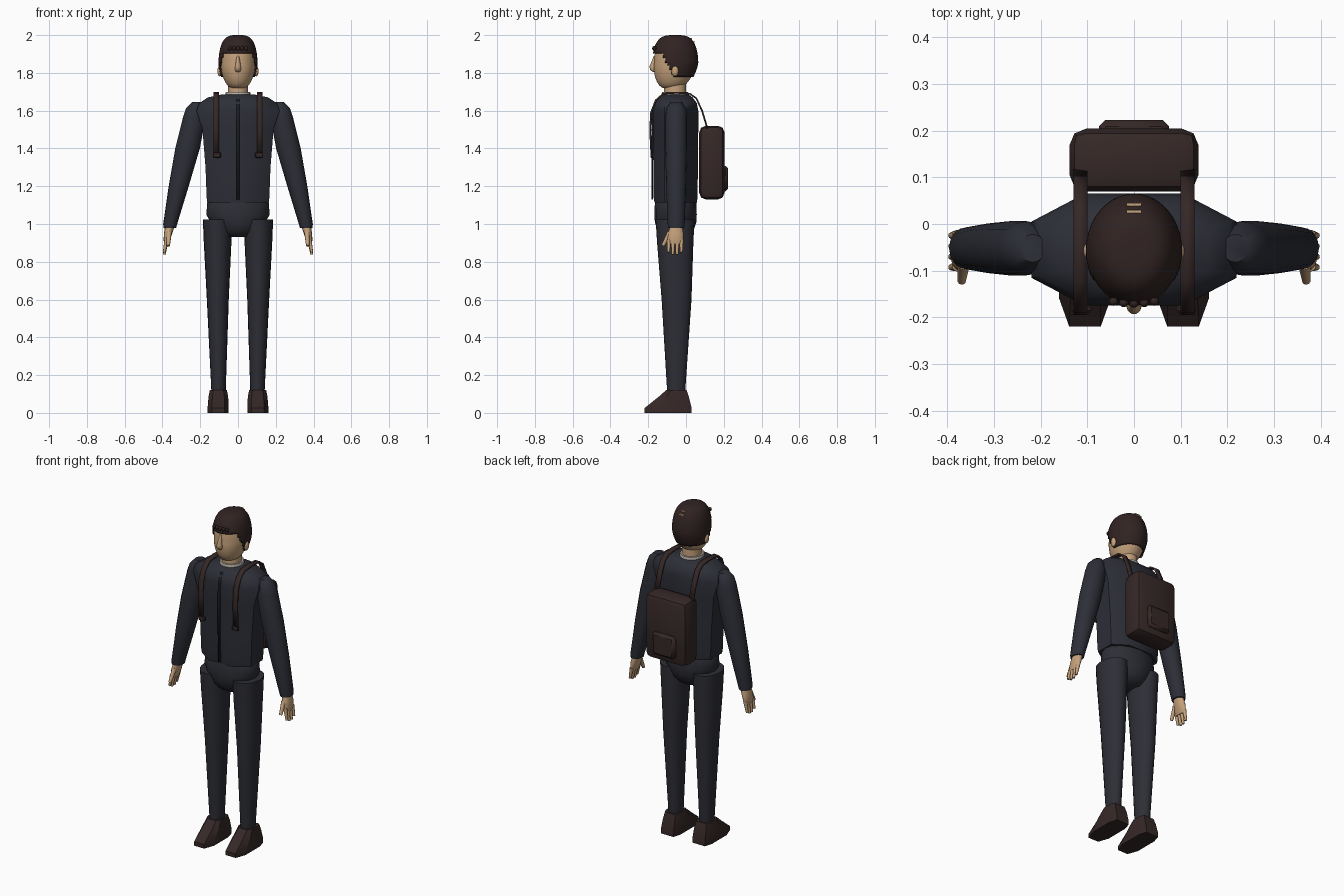
import bpy, bmesh, math
from mathutils import Vector

cube = bpy.data.objects.get("Cube")
if cube:
    bpy.data.objects.remove(cube)


def material(name, r, g, b):
    m = bpy.data.materials.new(name)
    m.use_nodes = True
    m.diffuse_color = (r, g, b, 1)
    bsdf = m.node_tree.nodes["Principled BSDF"]
    bsdf.inputs["Base Color"].default_value = (r, g, b, 1)
    bsdf.inputs["Roughness"].default_value = 0.8
    return m


JACKET = material("jacket navy", 0.026, 0.028, 0.038)
TROUSERS = material("trouser navy", 0.027, 0.028, 0.037)
BROWN = material("dark brown", 0.036, 0.021, 0.020)
HAIR = material("hair brown", 0.030, 0.017, 0.016)
SKIN = material("skin", 0.56, 0.36, 0.20)
COLLAR = material("collar grey", 0.48, 0.44, 0.38)
ZIP = material("zip dark", 0.012, 0.012, 0.016)


def finish(bm, name, mat, angle=40):
    bmesh.ops.recalc_face_normals(bm, faces=bm.faces)
    mesh = bpy.data.meshes.new(name)
    bm.to_mesh(mesh)
    bm.free()
    mesh.materials.append(mat)
    ob = bpy.data.objects.new(name, mesh)
    bpy.context.collection.objects.link(ob)
    bpy.ops.object.select_all(action="DESELECT")
    ob.select_set(True)
    bpy.context.view_layer.objects.active = ob
    bpy.ops.object.shade_smooth_by_angle(angle=math.radians(angle))
    return ob


def circle(n):
    return [(math.cos(2 * math.pi * i / n), math.sin(2 * math.pi * i / n)) for i in range(n)]


def loft_mesh(rings, section):
    """Stack scaled sections; each ring is (z, cx, cy, rx, ry)."""
    bm = bmesh.new()
    n = len(section)
    loops = [[bm.verts.new((cx + rx * u, cy + ry * v, z)) for u, v in section]
             for z, cx, cy, rx, ry in rings]
    for a, b in zip(loops, loops[1:]):
        for i in range(n):
            j = (i + 1) % n
            bm.faces.new((a[i], a[j], b[j], b[i]))
    bm.faces.new(loops[0])
    bm.faces.new(loops[-1])
    return bm


def loft(name, mat, rings, section, angle=40):
    return finish(loft_mesh(rings, section), name, mat, angle)


def box(name, mat, loc, size, bevel=0.0, segments=2):
    bm = bmesh.new()
    bmesh.ops.create_cube(bm, size=1)
    for v in bm.verts:
        v.co = Vector(loc) + Vector(a * b for a, b in zip(v.co, size))
    if bevel:
        bmesh.ops.bevel(bm, geom=bm.edges[:], offset=bevel, segments=segments,
                        profile=0.5, affect="EDGES")
    return finish(bm, name, mat)


def ball(name, mat, loc, radii):
    bm = bmesh.new()
    bmesh.ops.create_uvsphere(bm, u_segments=16, v_segments=10, radius=1)
    for v in bm.verts:
        v.co = Vector(loc) + Vector(a * b for a, b in zip(v.co, radii))
    return finish(bm, name, mat, 60)


def taper(name, mat, start, end, r1, r2):
    """Tapered rod between two points."""
    a, b = Vector(start), Vector(end)
    bm = bmesh.new()
    bmesh.ops.create_cone(bm, cap_ends=True, segments=10, radius1=r1, radius2=r2,
                          depth=(b - a).length)
    turn = (b - a).to_track_quat("Z", "Y")
    for v in bm.verts:
        v.co = turn @ v.co + (a + b) / 2
    return finish(bm, name, mat)


def ribbon(name, mat, x, path, width, thick):
    """Flat strap following a (y, z) path."""
    bm = bmesh.new()
    rows = [[bm.verts.new((x + s * width / 2, y, z)) for s in (-1, 1)] for y, z in path]
    for a, b in zip(rows, rows[1:]):
        bm.faces.new((a[0], a[1], b[1], b[0]))
    ob = finish(bm, name, mat)
    mod = ob.modifiers.new("thickness", "SOLIDIFY")
    mod.thickness = thick
    mod.offset = 0
    return ob


ROUND = circle(20)
OCTAGON = [(1, -.5), (1, .5), (.48, 1), (-.48, 1), (-1, .5), (-1, -.5), (-.48, -1), (.48, -1)]
SHOE = [(-.75, 1), (.75, 1), (1, .6), (1, -.5), (.6, -1), (-.6, -1), (-1, -.5), (-1, .6)]

# Jacket, hips and zip
loft("jacket_body", JACKET, [
    (1.115, 0, -.055, .163, .112), (1.14, 0, -.055, .166, .116), (1.3, 0, -.055, .172, .118),
    (1.5, 0, -.055, .188, .12), (1.6, 0, -.055, .22, .12), (1.64, 0, -.055, .205, .112),
    (1.67, 0, -.055, .16, .09), (1.685, 0, -.057, .09, .072)], OCTAGON, 50)
loft("hips", TROUSERS, [
    (1.13, 0, -.055, .15, .105), (1.11, 0, -.055, .163, .11), (1.05, 0, -.055, .168, .112),
    (1.01, 0, -.055, .145, .11), (.965, 0, -.055, .115, .095), (.93, 0, -.055, .085, .06)],
    circle(16), 50)
ribbon("zip", ZIP, 0, [(-.178, 1.13), (-.18, 1.5), (-.178, 1.61), (-.15, 1.66)], .014, .008)

# Neck and collar
loft("neck", SKIN, [(1.66, 0, -.058, .055, .06), (1.76, 0, -.058, .052, .058)], ROUND)
loft("shirt_collar", COLLAR, [(1.67, 0, -.058, .07, .074), (1.7, 0, -.058, .064, .069)], ROUND)


# Head and hair share one egg profile
def egg(base, grow, rows=36):
    rings = []
    for i in range(1, rows):
        a = math.pi * i / rows
        low = max(0, -math.cos(a))
        f = math.sin(a) ** .55 * (1 - .15 * low ** 1.5)
        rings.append((base + (.137 + grow) * math.cos(a), 0, -.057 - .02 * low,
                      (.093 + grow) * f, (.112 + grow) * f))
    return rings


loft("head", SKIN, egg(1.853, 0), circle(40), 60)


def hairline(y):
    return 1.775 + .13 * min(1, max(0, (-.065 - y) / .06))


bm = loft_mesh(egg(1.853, .01), circle(56))
bare = [f for f in bm.faces if f.calc_center_median().z < hairline(f.calc_center_median().y)]
bmesh.ops.delete(bm, geom=bare, context="FACES")
hair = finish(bm, "hair", HAIR, 60)
shell = hair.modifiers.new("thickness", "SOLIDIFY")
shell.thickness = .009
for i in range(5):
    x = (i - 2) * .022
    ball(f"fringe_curl_{i + 1}", HAIR, (x, -.17 + 2 * x * x, 1.93), (.01, .009, .012))
for i, (y, z) in enumerate([(.042, 1.965), (.027, 1.98)]):
    box(f"crown_parting_{i + 1}", SKIN, (0, y, z), (.032, .007, .007))

# Nose
loft("nose", SKIN, [(1.805, 0, -.168, .01, .008), (1.815, 0, -.175, .017, .016),
                    (1.835, 0, -.176, .015, .018), (1.89, 0, -.163, .006, .008)], circle(10), 50)

# Limbs, straps and other paired parts
for side, s in (("left", 1), ("right", -1)):
    ball(f"{side}_ear", SKIN, (s * .097, -.058, 1.81), (.012, .018, .028))
    loft(f"{side}_sleeve", JACKET, [
        (z, s * x, -.052, rx, ry) for z, x, rx, ry in [
            (.98, .361, .034, .042), (1.0, .359, .037, .045), (1.2, .314, .053, .053),
            (1.4, .267, .065, .058), (1.57, .23, .06, .058), (1.615, .224, .05, .05),
            (1.645, .217, .027, .03)]], circle(16), 50)
    loft(f"{side}_trouser_leg", TROUSERS, [
        (.115, s * .103, -.052, .038, .048), (.6, s * .107, -.05, .058, .079),
        (.9, s * .108, -.057, .073, .096), (1.025, s * .109, -.058, .077, .103)], ROUND)
    loft(f"{side}_shoe", BROWN, [
        (0, s * .105, -.095, .056, .125), (.025, s * .105, -.095, .056, .125),
        (.085, s * .104, -.065, .052, .08), (.122, s * .104, -.05, .045, .053)], SHOE, 30)

    # Hand
    loft(f"{side}_palm", SKIN, [
        (.895, s * .38, -.056, .011, .036), (.915, s * .377, -.056, .017, .043),
        (.95, s * .37, -.054, .022, .042), (.99, s * .36, -.052, .026, .033)], circle(14), 60)
    for i in range(4):
        y = -.09 + i * .022
        tip = .838 if i in (1, 2) else .85
        taper(f"{side}_finger_{i + 1}", SKIN, (s * .378, y, .915), (s * .391, y * 1.03, tip),
              .0115, .007)
    taper(f"{side}_thumb", SKIN, (s * .365, -.085, .955), (s * .369, -.122, .885), .014, .009)

    # Pack straps
    ribbon(f"{side}_strap", BROWN, s * .115, [
        (.115, 1.5), (.085, 1.6), (.055, 1.665), (.02, 1.69), (-.05, 1.695), (-.12, 1.69),
        (-.16, 1.655), (-.185, 1.59), (-.19, 1.5), (-.183, 1.36)], .03, .009)
    box(f"{side}_strap_buckle", BROWN, (s * .112, -.182, 1.365), (.042, .014, .03), .004, 1)

# Backpack
box("backpack", BROWN, (0, .137, 1.325), (.276, .134, .39), .035, 2)
box("backpack_pocket", BROWN, (0, .205, 1.24), (.15, .036, .135), .014, 1)
